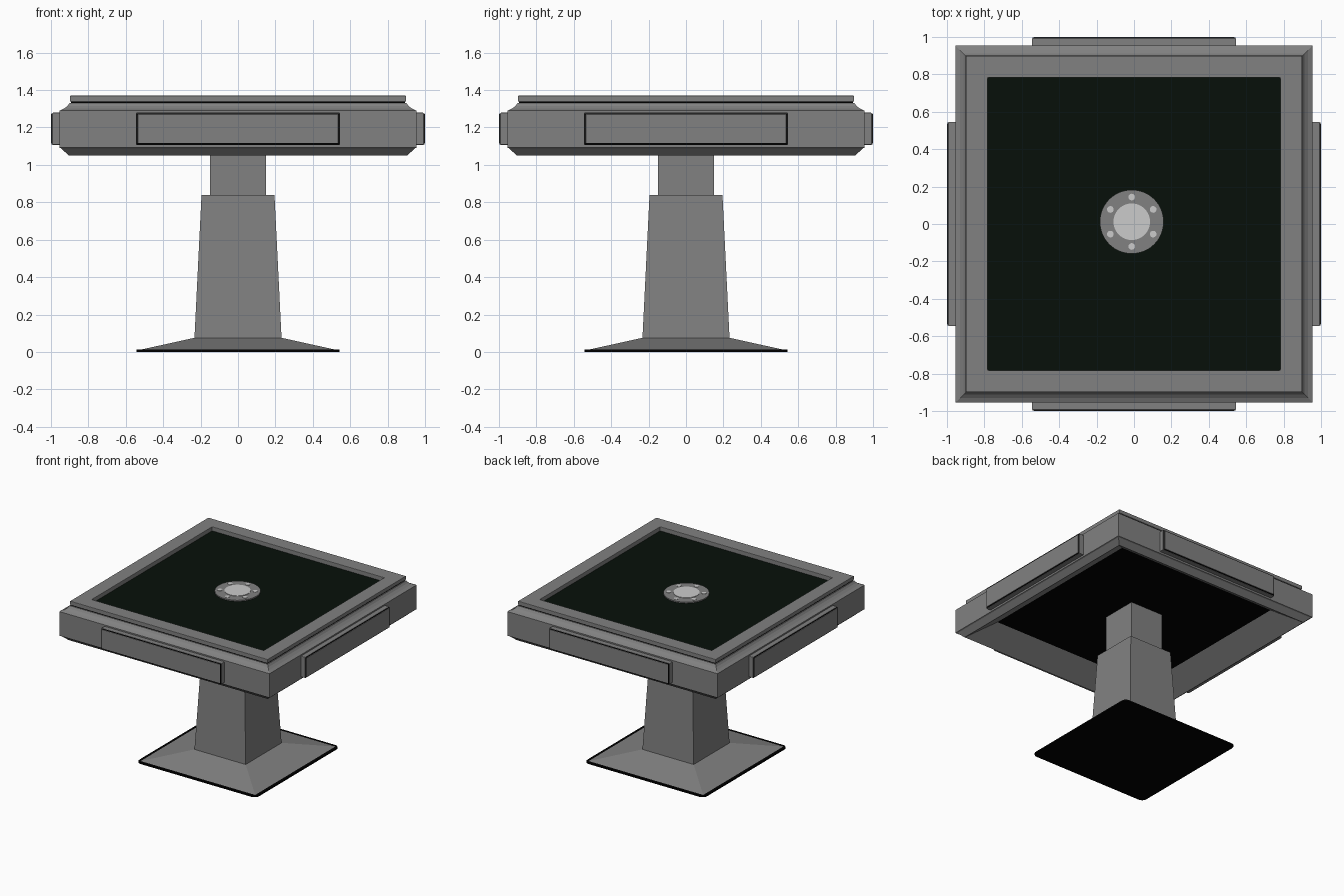
import bpy, bmesh, math

if "Cube" in bpy.data.objects:
    bpy.data.objects.remove(bpy.data.objects["Cube"])


def material(name, color):
    m = bpy.data.materials.new(name)
    m.diffuse_color = (*color, 1)
    m.use_nodes = True
    m.node_tree.nodes["Principled BSDF"].inputs["Base Color"].default_value = m.diffuse_color
    return m


black = material("black", (0, 0, 0))
felt_green = material("dark_felt", (0.002, 0.005, 0.003))
grey = material("mid_grey", (0.22, 0.22, 0.22))
light = material("light_grey", (0.8, 0.8, 0.8))


def finish(name, bm, mat=grey, bevel=0.0):
    bmesh.ops.recalc_face_normals(bm, faces=bm.faces)
    mesh = bpy.data.meshes.new(name)
    bm.to_mesh(mesh)
    bm.free()
    ob = bpy.data.objects.new(name, mesh)
    bpy.context.collection.objects.link(ob)
    mesh.materials.append(mat)
    if bevel:
        mod = ob.modifiers.new("bevel", 'BEVEL')
        mod.width = bevel
        mod.segments = 2
    return ob


def square_loft(name, profile, closed=False, caps=True, mat=grey, bevel=0.0):
    """Sweep a (half width, z) profile around a square."""
    bm = bmesh.new()
    rings = [[bm.verts.new((sx * h, sy * h, z))
              for sx, sy in ((-1, -1), (1, -1), (1, 1), (-1, 1))]
             for h, z in profile]
    pairs = list(zip(rings, rings[1:]))
    if closed:
        pairs.append((rings[-1], rings[0]))
    for a, b in pairs:
        for i in range(4):
            j = (i + 1) % 4
            bm.faces.new((a[i], a[j], b[j], b[i]))
    if caps and not closed:
        bm.faces.new(rings[0][::-1])
        bm.faces.new(rings[-1])
    return finish(name, bm, mat, bevel)


def disc(name, x, y, z0, z1, r, sides, mat=grey):
    bm = bmesh.new()
    bmesh.ops.create_cone(bm, cap_ends=True, segments=sides, radius1=r, radius2=r, depth=z1 - z0)
    bmesh.ops.translate(bm, verts=bm.verts, vec=(x, y, (z0 + z1) / 2))
    ob = finish(name, bm, mat)
    for p in ob.data.polygons:
        p.use_smooth = abs(p.normal.z) < 0.5
    ob.data.set_sharp_from_angle(angle=math.radians(40))


# Foot plate with rounded corners
bm = bmesh.new()
bmesh.ops.create_cube(bm, size=1)
for v in bm.verts:
    v.co = (v.co.x * 1.086, v.co.y * 1.086, (v.co.z + 0.5) * 0.012)
upright = [e for e in bm.edges if abs(e.verts[0].co.z - e.verts[1].co.z) > 0.01]
bmesh.ops.bevel(bm, geom=upright, offset=0.04, segments=4, profile=0.5, affect='EDGES')
finish("foot_plate", bm, black)

# Sloped foot, tapered column and inner column
square_loft("foot_slope", [(0.525, 0.011), (0.235, 0.075)])
square_loft("lower_column", [(0.233, 0.07), (0.195, 0.84)])
square_loft("upper_column", [(0.15, 0.80), (0.15, 1.18)])

# Table body: funnel underside, chamfered side, coved top
square_loft("table_body", [(0.73, 1.17), (0.905, 1.05), (0.945, 1.088),
                           (0.955, 1.092), (0.955, 1.29), (0.93, 1.301), (0.912, 1.315),
                           (0.90, 1.332), (0.77, 1.332)], caps=False)
square_loft("underside_panel", [(0.735, 1.17), (0.735, 1.18)], mat=black)

# Raised rim and playing surface
square_loft("rim_gap", [(0.892, 1.33), (0.892, 1.342), (0.79, 1.342), (0.79, 1.33)],
            closed=True, mat=black)
square_loft("top_rim", [(0.898, 1.339), (0.898, 1.37), (0.782, 1.37), (0.782, 1.33)],
            closed=True, bevel=0.003)
square_loft("felt_surface", [(0.787, 1.325), (0.787, 1.336)], mat=felt_green)

# Side drawers: grey box, black trim line, grey front panel
for k, side in enumerate(("front", "right", "back", "left")):
    for part, w, z0, z1, depth, mat, bev in (
            ("drawer_box", 0.546, 1.107, 1.279, 0.993, grey, 0.004),
            ("drawer_trim", 0.543, 1.110, 1.276, 0.996, black, 0),
            ("drawer_panel", 0.536, 1.116, 1.271, 1.0, grey, 0.002)):
        bm = bmesh.new()
        bmesh.ops.create_cube(bm, size=1)
        for v in bm.verts:
            v.co = (v.co.x * 2 * w, -0.945 if v.co.y > 0 else -depth, z1 if v.co.z > 0 else z0)
        ob = finish(f"{side}_{part}", bm, mat, bev)
        ob.rotation_euler.z = k * math.pi / 2

# Centre control disc with light centre and six buttons
cx, cy = -0.012, 0.012
disc("control_ring", cx, cy, 1.33, 1.345, 0.171, 32)
disc("control_centre", cx, cy, 1.34, 1.348, 0.098, 32, light)
for k in range(6):
    a = math.radians(90 + 60 * k)
    disc(f"button_{k + 1}", cx + 0.132 * math.cos(a), cy + 0.132 * math.sin(a),
         1.34, 1.348, 0.018, 16, light)
